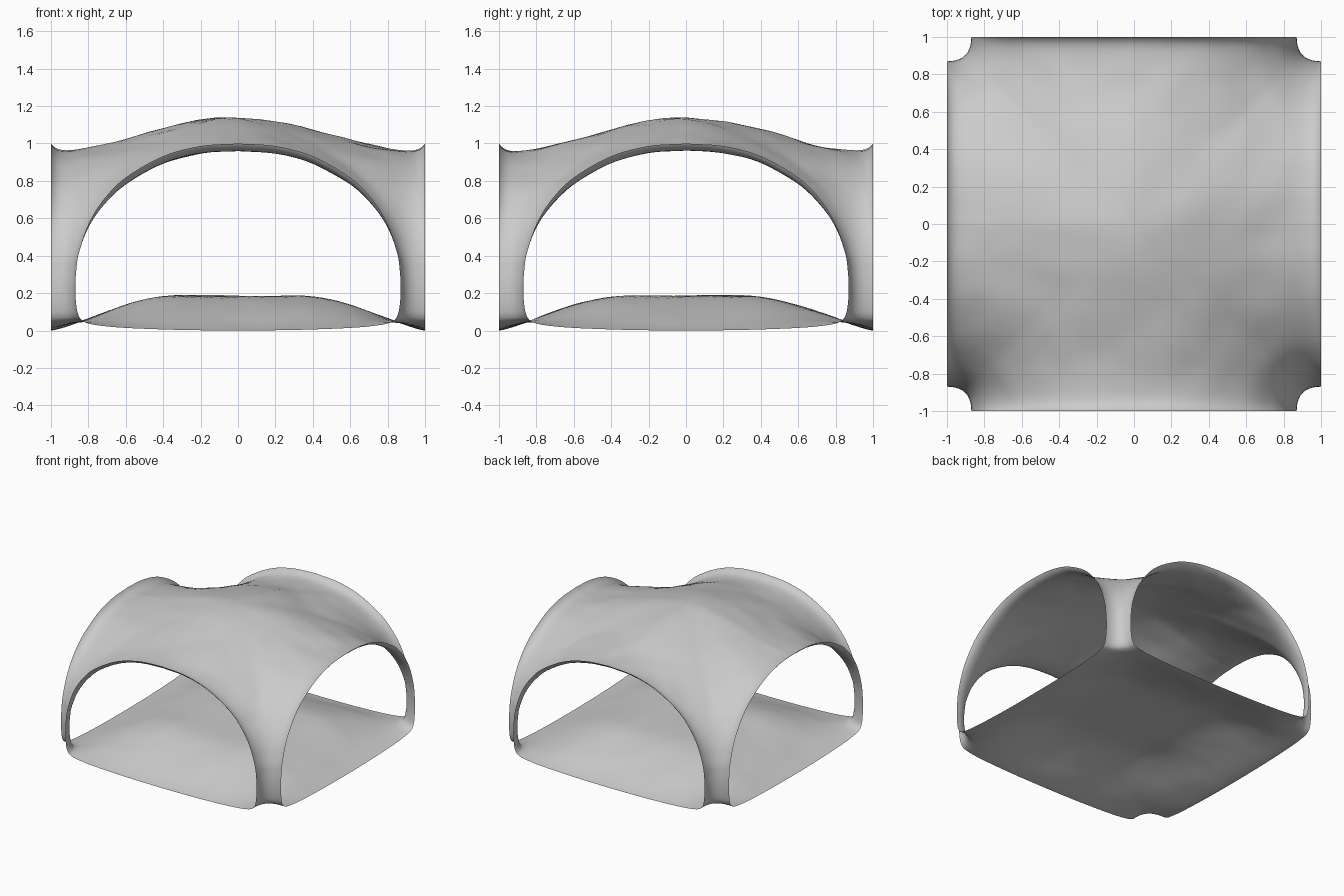
import bpy, bmesh
from math import sin, cos, pi, exp
from mathutils import Vector, noise

if "Cube" in bpy.data.objects:
    bpy.data.objects.remove(bpy.data.objects["Cube"])

# Edge profile of one arch half: (distance from box corner, height), floor -> column -> roof
PROFILE = [(1, 0), (.7, .003), (.4, .014), (.25, .028), (.18, .045), (.15, .075), (.136, .13), (.13, .22),
           (.135, .32), (.15, .42), (.2, .567), (.28, .698), (.4, .818), (.6, .932), (.8, .986), (1, 1)]
STEPS, THETA = 7, 40


def smooth_path(pts, steps):
    """Catmull-Rom through the profile points."""
    p = [Vector(q) for q in pts]
    p = [2 * p[0] - p[1]] + p + [2 * p[-1] - p[-2]]
    out = []
    for i in range(1, len(p) - 2):
        a, b, c, d = p[i - 1:i + 3]
        for k in range(steps):
            t = k / steps
            out.append(.5 * (2 * b + (c - a) * t + (2 * a - 5 * b + 4 * c - d) * t * t
                             + (3 * b - a - 3 * c + d) * t ** 3))
    return out + [p[-2]]


def smoothstep(a, b, v):
    t = max(0, min(1, (v - a) / (b - a)))
    return t * t * (3 - 2 * t)


def floor_rise(dx, dy):
    s = lambda d: sin(pi / 2 * min(1, d / .7)) ** 1.3
    return .185 * s(dx) * s(dy)


def roof_rise(dx, dy):
    lip = (1 - exp(-dx / .03)) * (1 - exp(-dy / .03))
    h = sin(pi / 2 * dx) ** 2 * sin(pi / 2 * dy) ** 2
    return -.045 * lip + .18 * h


def ripple(x, y, dx, dy, seed):
    n = noise.noise(Vector((x * 3, y * 3, seed))) + .5 * noise.noise(Vector((x * 6, y * 6, seed)))
    return .014 * n * min(1, dx / .2) * min(1, dy / .2)


def shell_point(r, z, theta, sx, sy):
    """Sweep the profile about a corner, stretching it out to fill the square quarter."""
    reach = 1 / max(cos(theta), sin(theta))
    rr = r + (reach - 1) * max(0, (r - .13) / .87) ** 3
    rr += .008 * sin(2 * theta) ** 2 * (1 - smoothstep(.13, .5, r))
    dx, dy = rr * cos(theta), rr * sin(theta)
    dx, dy = min(1, max(0, dx)), min(1, max(0, dy))
    x, y = sx * (1 - dx), sy * (1 - dy)
    low, high = 1 - smoothstep(.02, .3, z), smoothstep(.2, .8, z)
    zz = z + low * floor_rise(dx, dy) + high * (roof_rise(dx, dy) + ripple(x, y, dx, dy, 2.3))
    return (x, y, max(0, zz + low * .5 * ripple(x, y, dx, dy, 7.1)))


# Four mirrored quarters: floor, corner column and roof in one thin sheet
bm = bmesh.new()
path = smooth_path(PROFILE, STEPS)
for sx, sy in ((1, 1), (-1, 1), (-1, -1), (1, -1)):
    grid = []
    for j in range(THETA + 1):
        th = pi / 2 * (.5 - .5 * cos(pi * j / THETA))
        grid.append([bm.verts.new(shell_point(r, z, th, sx, sy)) for r, z in path])
    for j in range(THETA):
        for i in range(len(path) - 1):
            q = [grid[j][i], grid[j + 1][i], grid[j + 1][i + 1], grid[j][i + 1]]
            bm.faces.new(q if sx * sy < 0 else q[::-1])

bmesh.ops.remove_doubles(bm, verts=bm.verts, dist=1e-4)
bmesh.ops.recalc_face_normals(bm, faces=bm.faces)
if max(bm.faces, key=lambda f: f.calc_center_median().z).normal.z < 0:
    bmesh.ops.reverse_faces(bm, faces=bm.faces)
for f in bm.faces:
    f.smooth = True

mesh = bpy.data.meshes.new("arched_shell")
bm.to_mesh(mesh)
bm.free()
shell = bpy.data.objects.new("arched_shell", mesh)
bpy.context.collection.objects.link(shell)
